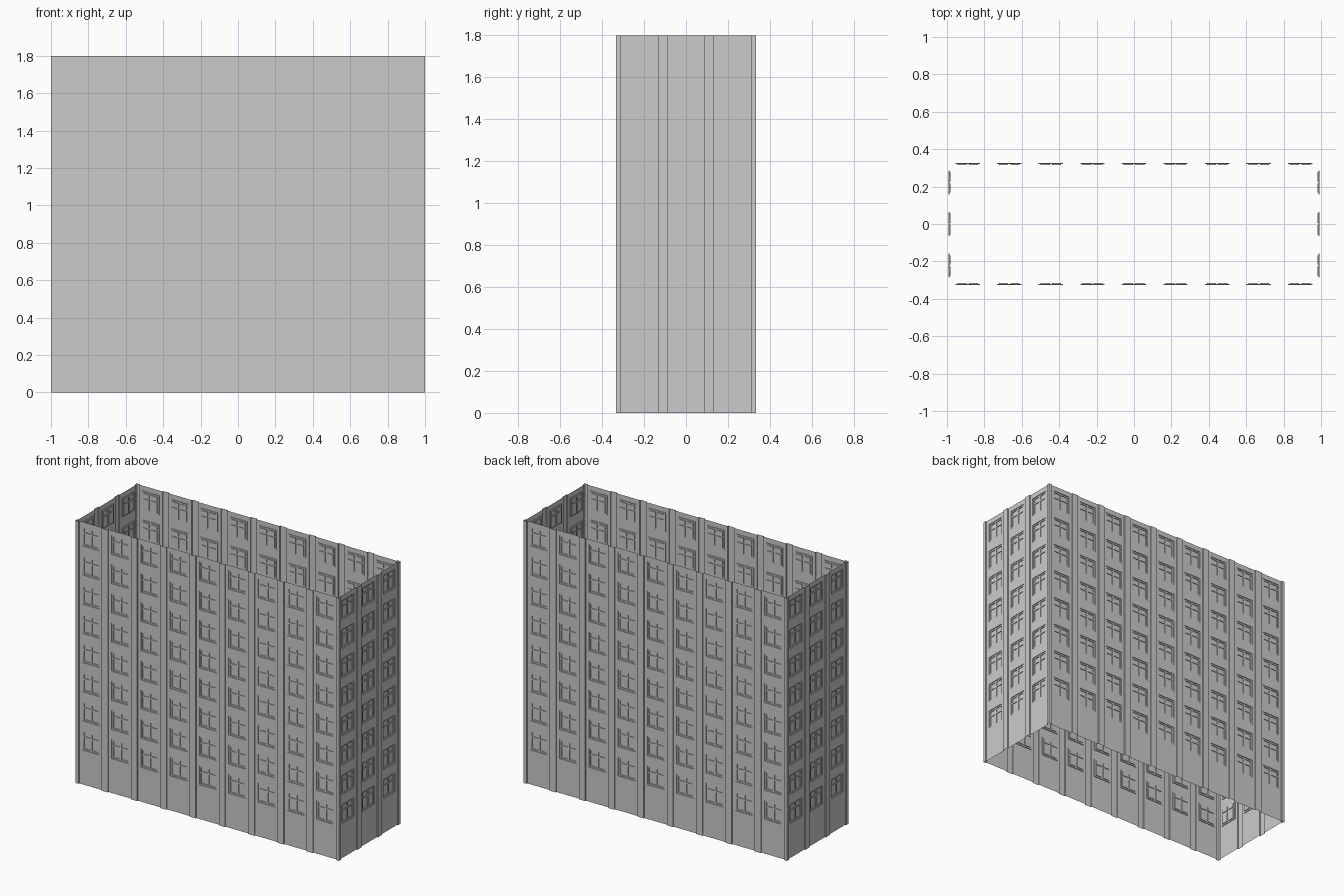
import bpy, bmesh
from mathutils import Vector, Matrix
from math import pi

if "Cube" in bpy.data.objects:
    bpy.data.objects.remove(bpy.data.objects["Cube"])

BAY, H = 2 / 9, 1.8          # bay width, building height
PIL = 0.0235                 # half width of a pilaster
STEP = 0.008                 # wall set back behind the pilasters
FRAME, GLASS = 0.013, 0.018  # depth of window frames and panes
W2 = 0.065                   # half size of a window


def mesh_object(name, bm):
    bmesh.ops.remove_doubles(bm, verts=bm.verts, dist=1e-5)
    me = bpy.data.meshes.new(name)
    bm.to_mesh(me)
    bm.free()
    ob = bpy.data.objects.new(name, me)
    bpy.context.collection.objects.link(ob)
    return ob


def quad(bm, m, *pts):
    bm.faces.new([bm.verts.new(m @ Vector(p)) for p in pts])


def sheet(bm, m, xs, zs, holes, d0, d1):
    """Flat sheet at depth d0 with rectangular holes whose sides go back to d1."""
    for i in range(len(xs) - 1):
        for j in range(len(zs) - 1):
            a, b, c, d = xs[i], xs[i + 1], zs[j], zs[j + 1]
            ring = [(a, c), (b, c), (b, d), (a, d)]
            if (i, j) not in holes:
                quad(bm, m, *[(x, d0, z) for x, z in ring])
                continue
            for k in range(4):
                (x0, z0), (x1, z1) = ring[k], ring[(k + 1) % 4]
                quad(bm, m, (x0, d0, z0), (x0, d1, z0), (x1, d1, z1), (x1, d0, z1))


def facade(name, n, m):
    walls, frames, panes, pil = (bmesh.new() for _ in range(4))
    half = n * BAY / 2
    rows = [0.3 + 0.2 * k for k in range(8)]
    zs = [0] + [z + s * W2 for z in rows for s in (-1, 1)] + [H]
    for b in range(n):
        c = -half + (b + 0.5) * BAY
        e = BAY / 2 - PIL
        # wall strip with window openings
        sheet(walls, m, [c - e, c - W2, c + W2, c + e], zs,
              {(1, 2 * k + 1) for k in range(8)}, STEP, FRAME)
        for z in rows:
            # window frame: two casements under two transom lights
            fx = [c + v for v in (-W2, -0.055, -0.006, 0.006, 0.055, W2)]
            fz = [z + v for v in (-W2, -0.055, 0.017, 0.027, 0.055, W2)]
            sheet(frames, m, fx, fz, {(1, 1), (3, 1), (1, 3), (3, 3)}, FRAME, GLASS)
            for i in (1, 3):
                for j in (1, 3):
                    quad(panes, m, (fx[i], GLASS, fz[j]), (fx[i + 1], GLASS, fz[j]),
                         (fx[i + 1], GLASS, fz[j + 1]), (fx[i], GLASS, fz[j + 1]))
    # pilaster strips; the end ones fold around the building corner
    for b in range(n + 1):
        c = -half + b * BAY
        path = [(c - PIL, STEP), (c - PIL, 0), (c + PIL, 0), (c + PIL, STEP)]
        if b == 0:
            path = [(c, 0)] + path[2:]
        elif b == n:
            path = path[:2] + [(c, 0)]
        for (x0, y0), (x1, y1) in zip(path, path[1:]):
            quad(pil, m, (x0, y0, 0), (x1, y1, 0), (x1, y1, H), (x0, y0, H))
    for part, bm in (("wall", walls), ("window_frames", frames),
                     ("window_panes", panes), ("pilasters", pil)):
        mesh_object(f"{name}_{part}", bm)


# four sides of the open shell
for name, n, off, ang in (("front", 9, BAY * 1.5, 0), ("right", 3, 1, pi / 2),
                          ("back", 9, BAY * 1.5, pi), ("left", 3, 1, -pi / 2)):
    facade(name, n, Matrix.Rotation(ang, 4, 'Z') @ Matrix.Translation((0, -off, 0)))
